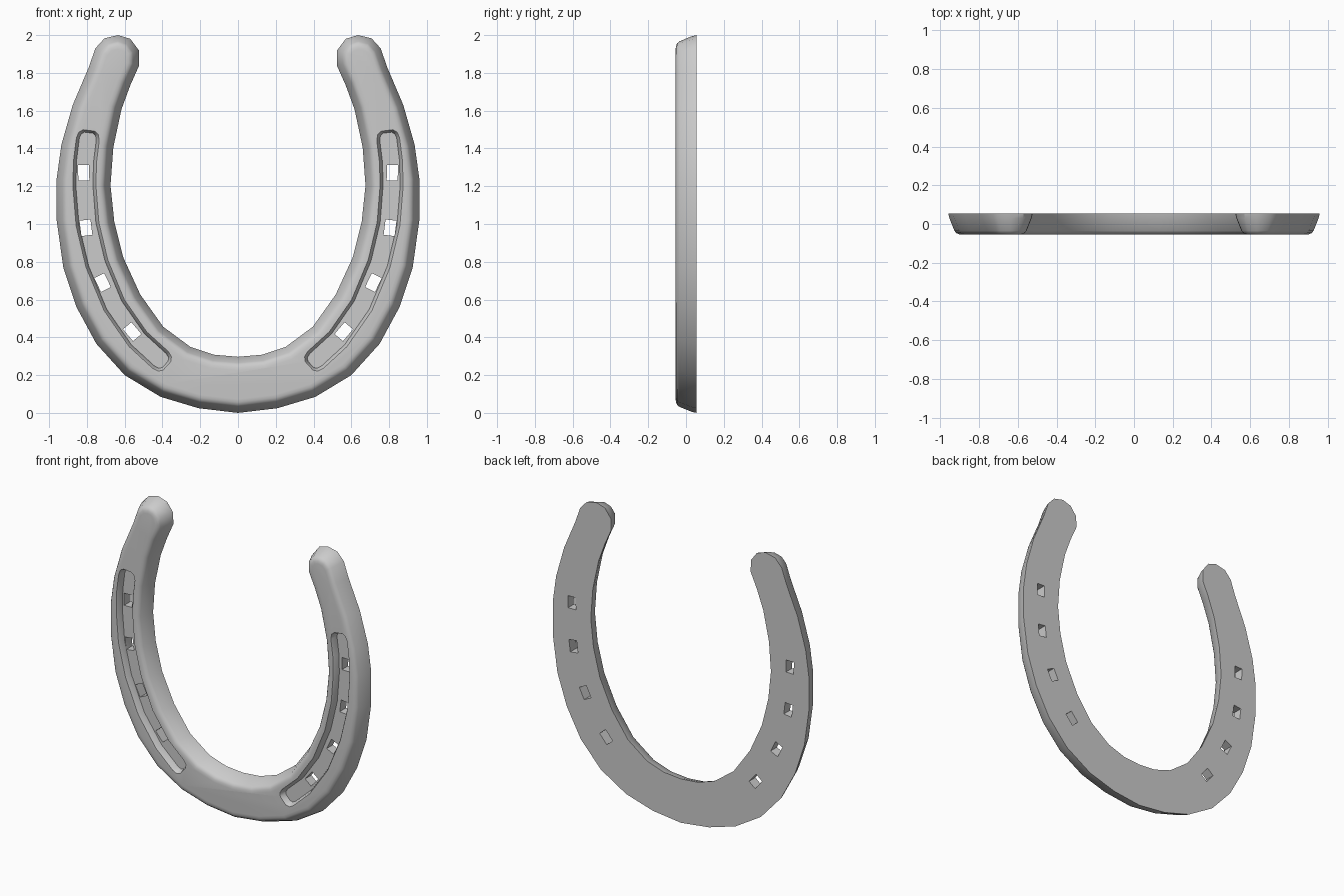
import bpy, bmesh, math
from mathutils import Vector as V

if "Cube" in bpy.data.objects:
    bpy.data.objects.remove(bpy.data.objects["Cube"])

# Right half of the outline (x, z): toe, outer edge, heel tip, inner edge back to toe
HALF = [(0, 0), (.21, .025), (.41, .085), (.60, .20), (.75, .366), (.855, .56), (.925, .77),
        (.96, 1.02), (.96, 1.24), (.935, 1.42), (.875, 1.63), (.79, 1.83), (.755, 1.93),
        (.707, 1.983), (.635, 2.0), (.57, 1.98), (.525, 1.92), (.523, 1.84), (.57, 1.735),
        (.617, 1.607), (.66, 1.406), (.675, 1.204), (.655, 1.013), (.607, .822), (.517, .626),
        (.396, .456), (.253, .35), (.127, .308), (0, .297)]
# Centre line of the right nail groove, and nail holes as (x, z, long-axis angle)
GROOVE = [(.795, 1.45), (.81, 1.33), (.813, 1.2), (.797, 1.0), (.747, .79), (.655, .57),
          (.53, .39), (.41, .28)]
HOLES = [(.817, 1.272, 89), (.805, .98, 83), (.717, .69, 64), (.56, .43, 50)]


def inset(points, d):
    """Move a counter-clockwise outline inwards with mitred corners."""
    out = []
    for i, p in enumerate(points):
        a = (p - points[i - 1]).normalized()
        b = (points[(i + 1) % len(points)] - p).normalized()
        na, nb = V((-a.y, a.x)), V((-b.y, b.x))
        out.append(p + (na + nb) * d / (1 + na.dot(nb)))
    return out


def loft(bm, rings):
    """Skin a stack of (outline, y) rings and cap both ends."""
    loops = [[bm.verts.new((p[0], y, p[1])) for p in pts] for pts, y in rings]
    n = len(loops[0])
    for lo, hi in zip(loops, loops[1:]):
        for i in range(n):
            bm.faces.new((lo[i], lo[(i + 1) % n], hi[(i + 1) % n], hi[i]))
    bm.faces.new(loops[0])
    bm.faces.new(loops[-1])


def finish(bm, name):
    bmesh.ops.recalc_face_normals(bm, faces=bm.faces)
    me = bpy.data.meshes.new(name)
    bm.to_mesh(me)
    bm.free()
    ob = bpy.data.objects.new(name, me)
    bpy.context.collection.objects.link(ob)
    return ob


def groove_outline(h):
    """Band of half-width h around the groove centre line with rounded ends."""
    c = [V(p) for p in GROOVE]
    left, right = [], []
    for i, p in enumerate(c):
        t = (c[min(i + 1, len(c) - 1)] - c[max(i - 1, 0)]).normalized()
        n = V((-t.y, t.x))
        left.append(p + n * h)
        right.append(p - n * h)

    def cap(p, t):
        n = V((-t.y, t.x))
        return [p + n * h * s + t * h * e for s, e in
                ((.85, .5), (.5, .75), (-.5, .75), (-.85, .5))]
    end = cap(c[-1], (c[-1] - c[-2]).normalized())
    start = cap(c[0], (c[0] - c[1]).normalized())
    return left + end + right[::-1] + start


def mirrored(pts, s):
    return [(p[0] * s, p[1]) for p in pts]


# Body: flat back, sloping walls, rounded front rim
outline = [V(p) for p in HALF] + [V((-x, z)) for x, z in HALF[-2:0:-1]]
bm = bmesh.new()
loft(bm, [(inset(outline, d), y) for d, y in
          ((0, .055), (.006, .03), (.032, -.035), (.042, -.047), (.056, -.053), (.072, -.055))])
body = finish(bm, "horseshoe")

# Groove cutter with a soft rim and sloping sides
bm = bmesh.new()
for s in (1, -1):
    loft(bm, [(mirrored(groove_outline(h), s), y) for h, y in
              ((.066, -.07), (.061, -.055), (.054, -.045), (.045, -.012))])
groove_cutter = finish(bm, "groove_cutter")

# Nail hole cutter
bm = bmesh.new()
for s in (1, -1):
    for x, z, ang in HOLES:
        a = math.radians(ang)
        t = V((math.cos(a), math.sin(a)))
        n = V((-t.y, t.x))
        c = V((x, z))
        rect = [c + t * u * .041 + n * v * .029 for u, v in ((1, 1), (-1, 1), (-1, -1), (1, -1))]
        loft(bm, [(mirrored(rect, s), y) for y in (-.1, .1)])
hole_cutter = finish(bm, "nail_hole_cutter")

# Cut grooves and holes, then smooth
bpy.context.view_layer.objects.active = body
body.select_set(True)
for cutter in (groove_cutter, hole_cutter):
    mod = body.modifiers.new(cutter.name, 'BOOLEAN')
    mod.operation, mod.solver, mod.object = 'DIFFERENCE', 'EXACT', cutter
    bpy.ops.object.modifier_apply(modifier=mod.name)
    bpy.data.objects.remove(cutter)
bpy.ops.object.shade_smooth_by_angle(angle=math.radians(35))
